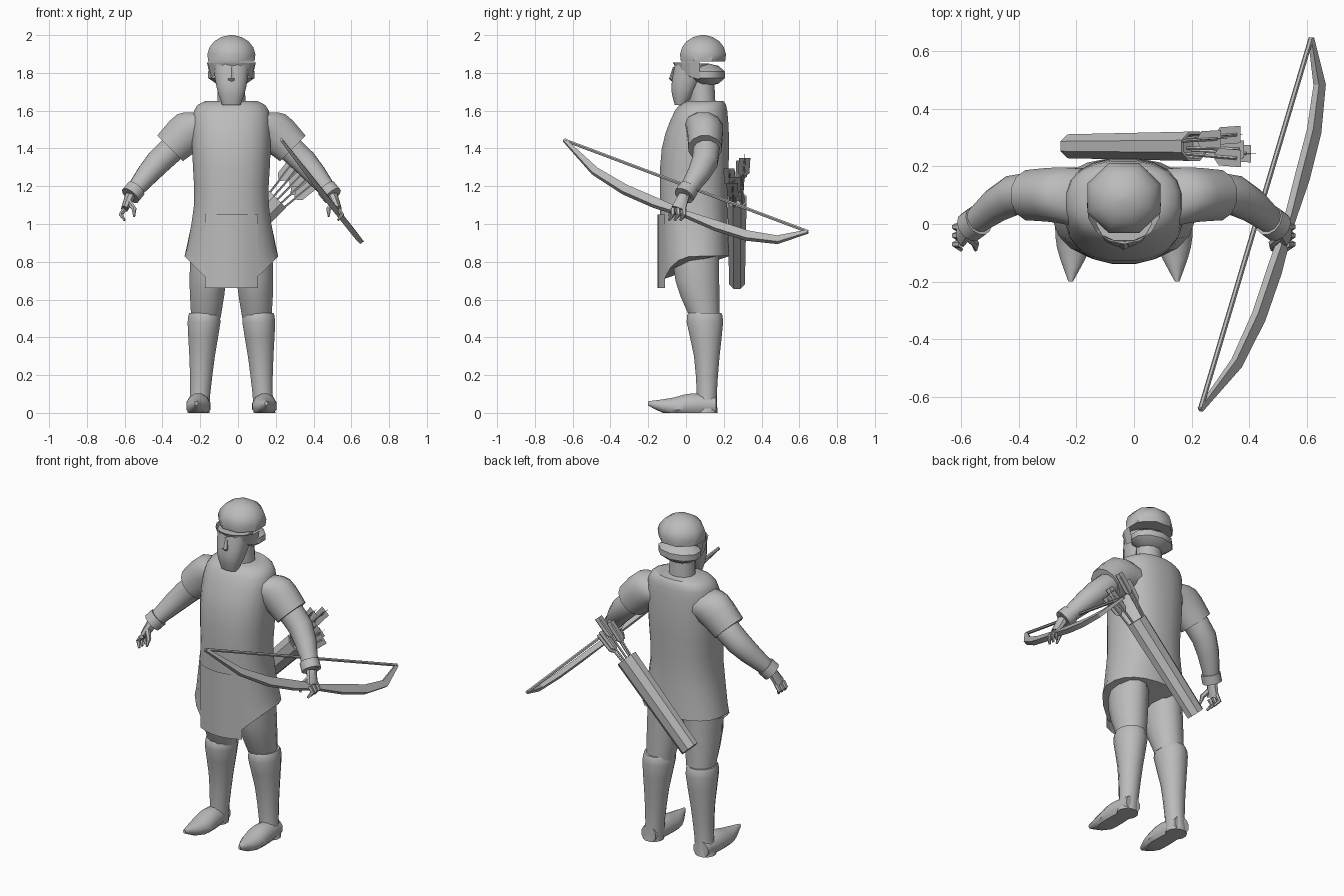
import bpy, bmesh, math, random
from mathutils import Vector

random.seed(4)
CX = -.035                      # body centre line
SIDE, BACK, UP = Vector((1, 0, 0)), Vector((0, 1, 0)), Vector((0, 0, 1))

default_cube = bpy.data.objects.get("Cube")
if default_cube:
    bpy.data.objects.remove(default_cube, do_unlink=True)

tone = (.5, .5, .5, 1)
grey = bpy.data.materials.new("stone_grey")
grey.use_nodes = True
grey.diffuse_color = tone
grey.node_tree.nodes["Principled BSDF"].inputs["Base Color"].default_value = tone


def skin(name, rows, closed=True, crease=40):
    """Skin rows of points into one surface, capping it when closed."""
    bm = bmesh.new()
    loops = [[bm.verts.new(point) for point in row] for row in rows]
    count = len(rows[0])
    for lower, upper in zip(loops, loops[1:]):
        for i in range(count if closed else count - 1):
            j = (i + 1) % count
            bm.faces.new((lower[i], lower[j], upper[j], upper[i]))
    if closed:
        bm.faces.new(loops[0])
        bm.faces.new(loops[-1])
    bmesh.ops.recalc_face_normals(bm, faces=bm.faces)
    mesh = bpy.data.meshes.new(name)
    bm.to_mesh(mesh)
    bm.free()
    mesh.materials.append(grey)
    part = bpy.data.objects.new(name, mesh)
    bpy.context.collection.objects.link(part)
    bpy.ops.object.select_all(action="DESELECT")
    part.select_set(True)
    bpy.context.view_layer.objects.active = part
    bpy.ops.object.shade_smooth_by_angle(angle=math.radians(crease))


def curve_between(keys, steps):
    """Add smooth in-between rings to a few key rings."""
    keys = [Vector(key) for key in keys]
    padded = [keys[0]] + keys + [keys[-1]]
    rings = []
    for before, start, end, after in zip(padded, keys, keys[1:], padded[3:]):
        for step in range(steps):
            t = step / steps
            pull_in, pull_out = (end - before) / 2, (after - start) / 2
            ease = t * t * (3 - 2 * t)
            rings.append(start.lerp(end, ease) + pull_in * t * (1 - t) ** 2
                         - pull_out * t * t * (1 - t))
    return rings + [keys[-1]]


def tube(name, keys, sides=12, axis=None, ref=BACK, steps=1, boxy=1,
         warp=None, pair=False, crease=40):
    """Loft rings of (x, y, z, half width[, half depth along ref])."""
    full = [tuple(key) if len(key) == 5 else (*key, key[-1]) for key in keys]
    rings = curve_between(full, steps)
    centres = [Vector(ring[:3]) for ring in rings]
    rows = []
    for k, ring in enumerate(rings):
        ahead = centres[min(k + 1, len(centres) - 1)]
        normal = axis or (ahead - centres[max(k - 1, 0)]).normalized()
        deep = (ref - normal * ref.dot(normal)).normalized()
        wide = deep.cross(normal)
        row = []
        for i in range(sides):
            turn = math.tau * (i + .5) / sides
            c, s = (math.copysign(abs(f(turn)) ** boxy, f(turn)) for f in (math.cos, math.sin))
            point = centres[k] + wide * c * ring[3] + deep * s * ring[4]
            row.append(warp(point) if warp else point)
        rows.append(row)
    if pair:
        mirrored = [[Vector((2 * CX - p.x, p.y, p.z)) for p in row] for row in rows]
        skin("left_" + name, mirrored, crease=crease)
        name = "right_" + name
    skin(name, rows, crease=crease)


def column(name, keys, **options):
    """Upright loft on the centre line from (height, y, half width, half depth)."""
    tube(name, [(CX, y, z, wide, deep) for z, y, wide, deep in keys], axis=UP, **options)


def dome(name, centre, wide, deep, tall, lowest, sides):
    """Rounded form from the latitude named by lowest up to its crown."""
    keys = []
    for k in range(6):
        latitude = math.radians(lowest + (85 - lowest) * k / 5)
        y, z = centre
        keys.append((z + tall * math.sin(latitude), y,
                     wide * math.cos(latitude), deep * math.cos(latitude)))
    column(name, keys, sides=sides, crease=45)


# Tunic with a hem that drops towards the front
def drop_hem(point):
    if point.z < .9 and point.y < .05:
        point.z -= min(max(.25 - abs(point.x - CX), 0), .12)
    return point


column("tunic", [(.83, .05, .25, .18), (1.1, .04, .2, .18), (1.4, .05, .21, .18),
                 (1.6, .08, .2, .14), (1.65, .1, .14, .1)],
       sides=20, steps=3, boxy=.85, warp=drop_hem)

# Front flap hanging below the hem, bowed around the belly
flap_columns = [.14 * i / 3 for i in range(-3, 4)]
skin("front_flap", [[Vector((CX + x, 2 * x * x - .15, z)) for x in flap_columns]
                    for z in (1.05, .66)], closed=False)

# Short sleeves, arms and cuffs
elbow, wrist = Vector((-.42, .1, 1.33)), Vector((-.57, -.01, 1.15))
forearm = wrist - elbow
tube("sleeve", [(-.12, .08, 1.5, .13, .11), (-.24, .1, 1.5, .12, .1), (-.36, .1, 1.4, .1, .09)],
     axis=Vector((-.7, 0, -.7)), steps=3, pair=True)
tube("arm", [(-.25, .1, 1.48, .07), (*elbow, .07), (*wrist, .04)], steps=3, pair=True)
tube("cuff", [(*(elbow + forearm * t), .055) for t in (.8, 1)], pair=True)

# Hands
knuckles = Vector((-.6, -.04, 1.08))
tube("palm", [(*wrist, .03), (*knuckles, .02, .04)], sides=8, steps=2, pair=True)
for k, offset in enumerate((-.03, 0, .03)):
    root = knuckles + BACK * offset
    bend = root - SIDE * .02 - UP * .03
    tip = root - BACK * .02 - UP * .06
    tube(f"finger_{k + 1}", [(*root, .014), (*bend, .013), (*tip, .007)], sides=6, pair=True)
tube("thumb", [(-.58, -.04, 1.12, .016), (-.55, -.07, 1.08, .014), (-.55, -.09, 1.04, .006)],
     sides=6, pair=True)

# Thighs, and boots with a flared top
tube("thigh", [(-.15, .05, .95, .1, .13), (-.16, .06, .7, .1, .12), (-.17, .1, .5, .08)],
     axis=UP, steps=3, pair=True)
tube("boot_shaft", [(-.18, .1, .53, .08, .09), (-.18, .1, .48, .09, .1), (-.19, .11, .3, .07),
                    (-.2, .11, .1, .055), (-.21, .11, 0, .06)], axis=UP, steps=2, pair=True)


def flat_sole(point):
    point.z = max(point.z, 0)
    return point


tube("boot_foot", [(-.21, .16, .04, .05), (-.21, .03, .04, .065),
                   (-.21, -.08, .03, .06, .05), (-.22, -.2, .05, .008, .012)],
     axis=-BACK, ref=UP, steps=3, warp=flat_sole, pair=True)

# Neck, bearded face and nose
column("neck", [(1.6, .09, .08, .07), (1.8, .08, .07, .07)])
column("bearded_face", [(1.63, -.03, .05, .03), (1.72, -.01, .08, .07), (1.85, .03, .1, .09)],
       steps=3, boxy=.8)
column("nose", [(1.83, -.06, .01, .01), (1.77, -.07, .02, .02), (1.75, -.06, .02, .01)], sides=6)

# Hair and floating domed cap
dome("hair", (.11, 1.79), .135, .1, .06, -85, 10)
dome("cap", (.09, 1.89), .138, .132, .11, -16, 8)


# Brow guard that deepens towards the cheeks
def brow_point(step, upper):
    turn = math.radians(24 * step)
    reach = .13 if upper else .11
    height = 1.855 if upper else 1.82 - .014 * abs(step)
    return Vector((CX + reach * math.sin(turn), .06 - reach * math.cos(turn), height))


skin("brow_guard", [[brow_point(step, upper) for step in range(-4, 5)]
                    for upper in (True, False)], closed=False, crease=20)

# Quiver slung diagonally over the back
foot, mouth = Vector((-.215, .27, .695)), Vector((.21, .27, 1.13))
along = (mouth - foot).normalized()
inside = mouth - along * .06
tube("quiver", [(*foot, .06, .045), (*mouth, .068, .055), (*mouth, .058, .045),
                (*inside, .055, .04)], sides=8, axis=along, crease=30)

# Arrows with crossed fletchings
across = along.cross(BACK)
for k in range(-2, 3):
    spread = across * k * .024 + BACK * random.uniform(-.03, .03)
    base = inside + spread
    nock = mouth + along * random.uniform(.17, .27) + spread * 1.6
    way = (nock - base).normalized()
    tube(f"arrow_shaft_{k + 3}", [(*base, .006), (*nock, .006)], sides=5)
    for label, vane in (("flat", way.cross(BACK).normalized()), ("upright", BACK)):
        edges = [[nock - way * .12, nock - way * .09 + vane * side,
                  nock + way * .02 + vane * side, nock] for side in (-.03, .03)]
        skin(f"{label}_fletching_{k + 3}", edges, closed=False)

# Bow limbs curving away from a straight string, narrow at the grip
front, back = Vector((.23, -.645, 1.445)), Vector((.615, .645, .96))
chord = back - front
belly = Vector((.6, 0, -.8))
limbs = []
for i in range(9):
    t = i / 8
    bend = 1 - (2 * t - 1) ** 4
    depth = .02 if i == 4 else .012 + .024 * bend
    limbs.append((*(front + chord * t + belly * .19 * bend), .01 + .01 * bend, depth))
tube("bow", limbs, sides=4, ref=belly, crease=20)
tube("bow_string", [(*front, .009), (*back, .009)], sides=6)
